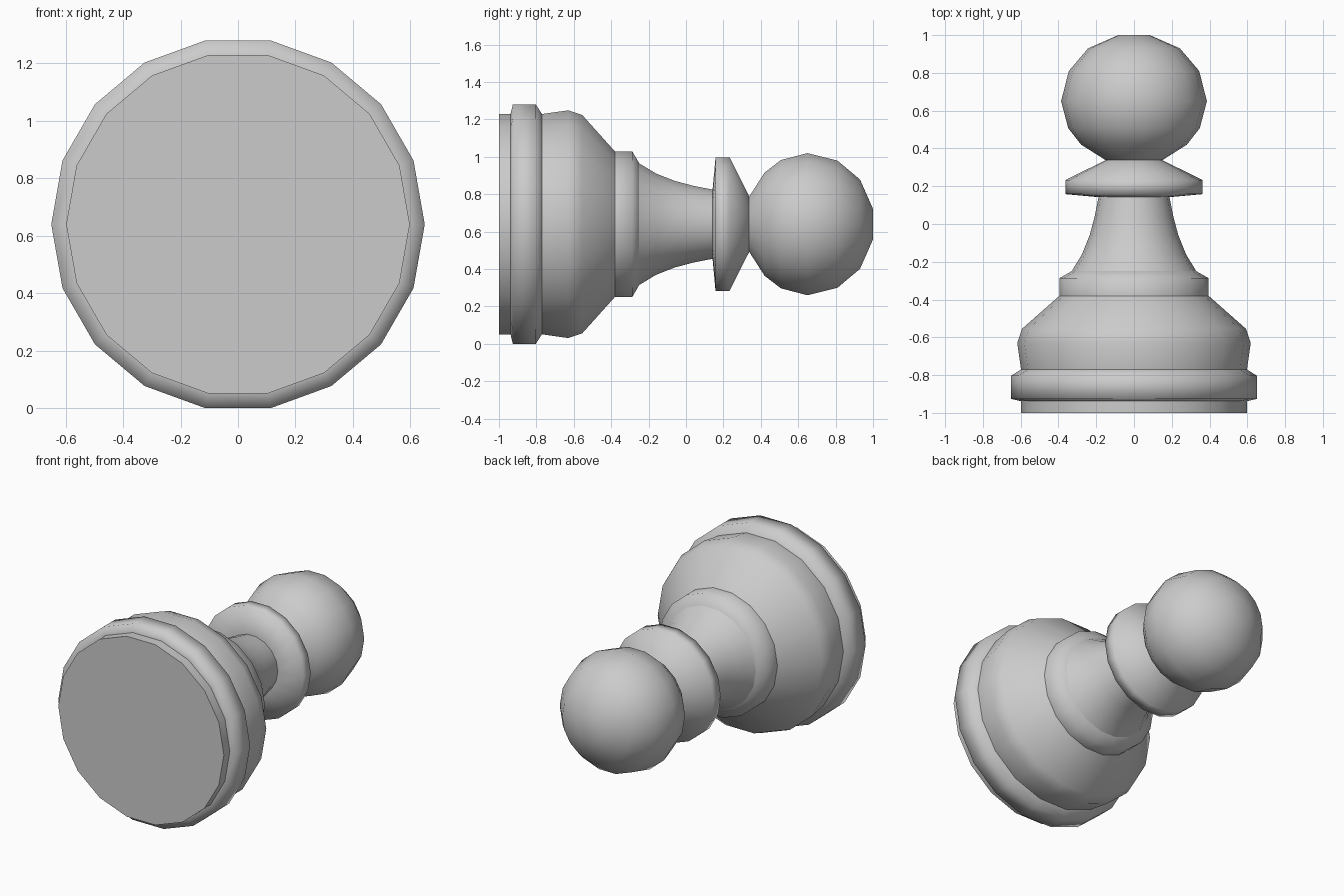
import bpy, bmesh
from math import cos, sin, tau

if "Cube" in bpy.data.objects:
    bpy.data.objects.remove(bpy.data.objects["Cube"])

SIDES = 18
CZ = 0.64  # height of the turning axis


def lathe(name, profile, cap_start=False, cap_end=False, smooth_end=False):
    """Turn (y, radius) points around the lying axis."""
    bm = bmesh.new()
    rings = [[bm.verts.new((r * cos(tau * i / SIDES), y, CZ + r * sin(tau * i / SIDES)))
              for i in range(SIDES)] for y, r in profile]
    for a, b in zip(rings, rings[1:]):
        for i in range(SIDES):
            j = (i + 1) % SIDES
            bm.faces.new((a[i], b[i], b[j], a[j])).smooth = True
    if cap_start:
        cap = bm.faces.new(rings[0])
        for e in cap.edges:
            e.smooth = False
    if cap_end:
        tip = bm.faces.new(rings[-1][::-1])
        tip.smooth = smooth_end
    bm.normal_update()
    mesh = bpy.data.meshes.new(name)
    bm.to_mesh(mesh)
    bm.free()
    obj = bpy.data.objects.new(name, mesh)
    bpy.context.collection.objects.link(obj)
    return obj


# Foot disc, closed at the bottom
lathe("foot", [(-1, 0.598), (-0.938, 0.598)], cap_start=True)
# Rounded rim above the foot
lathe("base_rim", [(-0.938, 0.598), (-0.926, 0.65), (-0.803, 0.65), (-0.77, 0.598)])
# Bulging base
lathe("base_bulge", [(-0.77, 0.598), (-0.63, 0.618), (-0.555, 0.593), (-0.38, 0.395)])
# Step ring below the neck
lathe("step_ring", [(-0.38, 0.395), (-0.287, 0.395), (-0.25, 0.33)])
# Flaring neck
lathe("neck", [(-0.25, 0.33), (-0.16, 0.275), (-0.06, 0.235), (0.04, 0.208), (0.142, 0.188)])
# Collar
lathe("collar", [(0.142, 0.188), (0.158, 0.363), (0.233, 0.363), (0.338, 0.15)])
# Ball head
lathe("head", [(0.338, 0.15), (0.42, 0.28), (0.507, 0.348), (0.65, 0.386),
               (0.81, 0.345), (0.93, 0.243), (1.0, 0.083)], cap_end=True, smooth_end=True)
